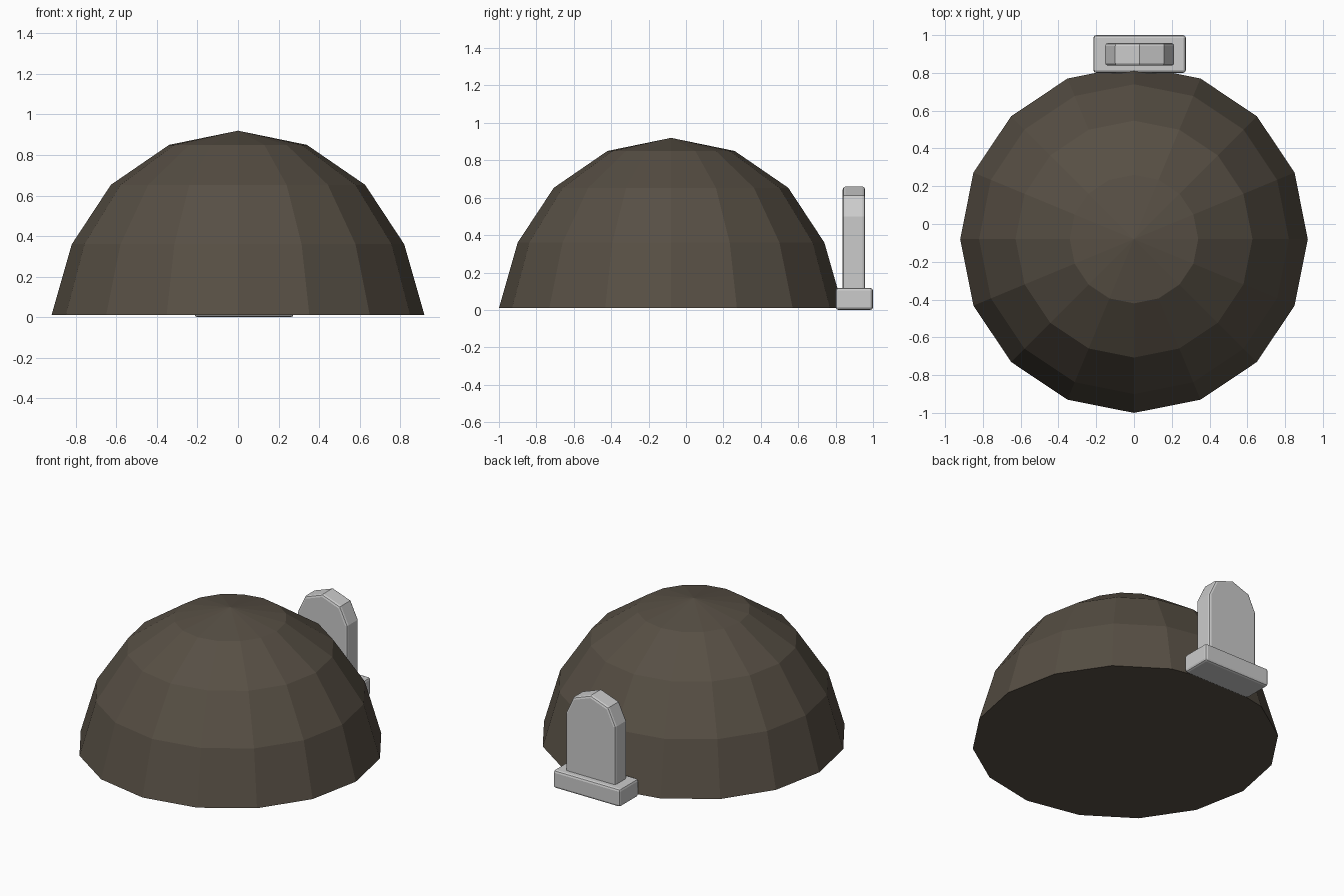
import bpy, bmesh
from math import cos, sin, pi

if "Cube" in bpy.data.objects:
    bpy.data.objects.remove(bpy.data.objects["Cube"])


def make_object(name, bm, bevel=0.0):
    bmesh.ops.recalc_face_normals(bm, faces=bm.faces)
    mesh = bpy.data.meshes.new(name)
    bm.to_mesh(mesh)
    bm.free()
    obj = bpy.data.objects.new(name, mesh)
    bpy.context.collection.objects.link(obj)
    if bevel:
        mod = obj.modifiers.new("Bevel", 'BEVEL')
        mod.width = bevel
        mod.segments = 2
        mod.limit_method = 'ANGLE'
        mod.angle_limit = 0.9
    return obj


def extrude_profile(name, points, y0, y1, bevel):
    bm = bmesh.new()
    face = bm.faces.new([bm.verts.new((x, y0, z)) for x, z in points])
    out = bmesh.ops.extrude_face_region(bm, geom=[face])
    verts = [g for g in out["geom"] if isinstance(g, bmesh.types.BMVert)]
    bmesh.ops.translate(bm, verts=verts, vec=(0, y1 - y0, 0))
    return make_object(name, bm, bevel)


# Earth mound: faceted dome with a slightly flared foot and flat underside
SIDES, CY = 16, -0.08
bm = bmesh.new()
rings = []
for r, z in [(0.92, 0.01), (0.82, 0.36), (0.627, 0.653), (0.34, 0.85)]:
    rings.append([bm.verts.new((r * cos(2 * pi * i / SIDES),
                                CY + r * sin(2 * pi * i / SIDES), z))
                  for i in range(SIDES)])
apex = bm.verts.new((0, CY, 0.92))
bm.faces.new(rings[0])
for i in range(SIDES):
    j = (i + 1) % SIDES
    for a, b in zip(rings, rings[1:]):
        bm.faces.new((a[i], a[j], b[j], b[i]))
    bm.faces.new((rings[-1][i], rings[-1][j], apex))
mound = make_object("earth_mound", bm)
soil = bpy.data.materials.new("soil")
soil.diffuse_color = (0.095, 0.078, 0.058, 1)
soil.use_nodes = True
soil.node_tree.nodes["Principled BSDF"].inputs["Base Color"].default_value = soil.diffuse_color
mound.data.materials.append(soil)

# Headstone plinth
CX = 0.03
extrude_profile("headstone_plinth",
                [(CX - 0.245, 0), (CX + 0.245, 0), (CX + 0.245, 0.118), (CX - 0.245, 0.118)],
                0.80, 1.0, 0.015)

# Headstone slab with a four-sided arched top
arch = [(CX + 0.183 * cos(pi * k / 4), 0.50 + 0.16 * sin(pi * k / 4)) for k in range(5)]
extrude_profile("headstone_slab",
                [(CX - 0.183, 0.09), (CX + 0.183, 0.09)] + arch,
                0.838, 0.958, 0.015)
